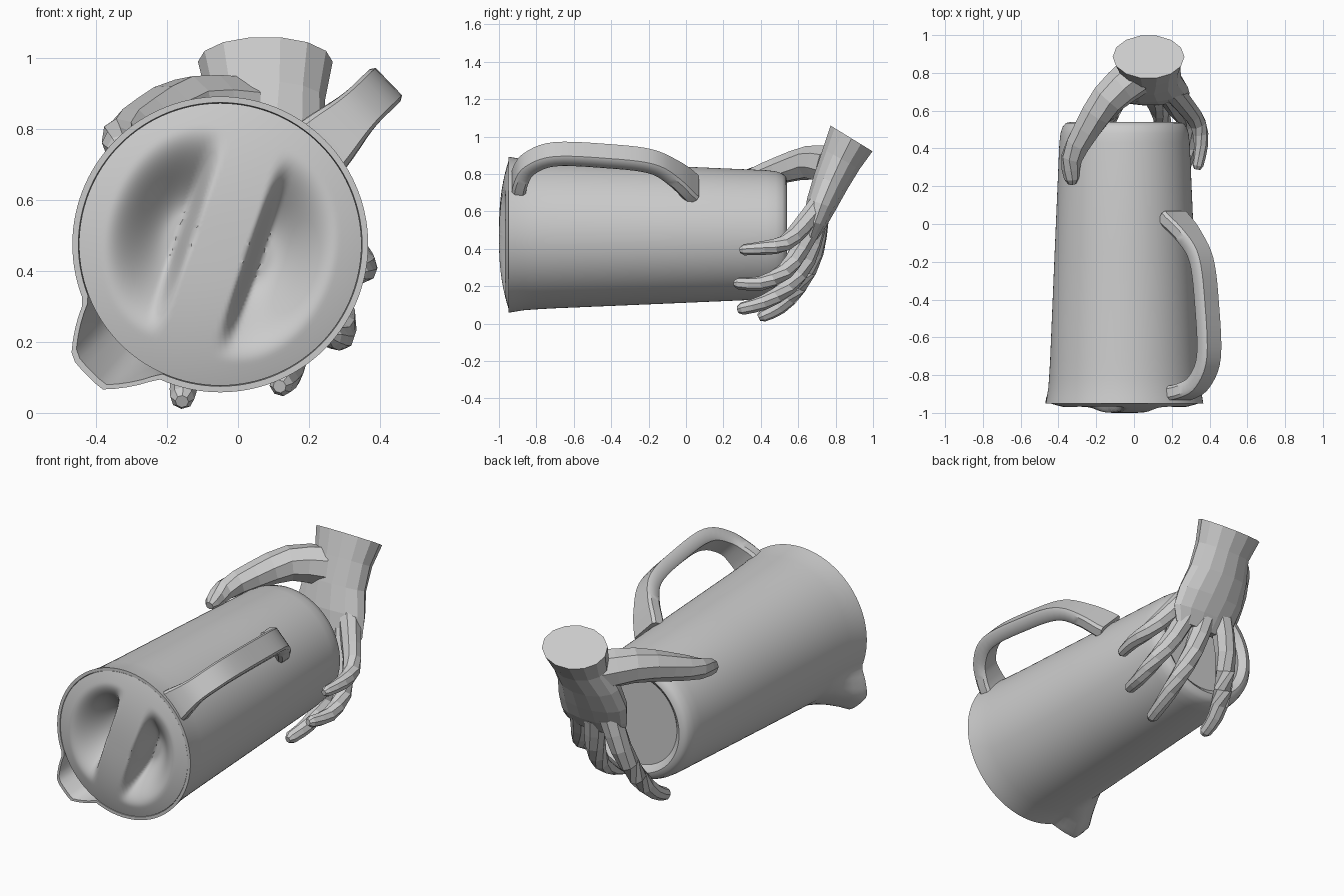
import bpy, bmesh, math
from mathutils import Vector

if "Cube" in bpy.data.objects:
    bpy.data.objects.remove(bpy.data.objects["Cube"])

grey = bpy.data.materials.new("plain grey")
grey.use_nodes = True
COLOUR = (0.6, 0.6, 0.6, 1)
grey.diffuse_color = COLOUR
grey.node_tree.nodes["Principled BSDF"].inputs["Base Color"].default_value = COLOUR

CX, CZ = -0.05, 0.475            # jug axis, running along y
HANDLE = math.radians(44)
SPOUT = math.radians(-136)


def clamp(v):
    return max(0.0, min(1.0, v))


def smooth(v):
    v = clamp(v)
    return v * v * (3 - 2 * v)


def polar(r, t, y):
    return Vector((CX + r * math.cos(t), y, CZ + r * math.sin(t)))


def loft(name, rings, smooth_angle=None):
    """Skin a list of equal rings and close both ends."""
    bm = bmesh.new()
    rows = [[bm.verts.new(p) for p in ring] for ring in rings]
    n = len(rows[0])
    for a, b in zip(rows, rows[1:]):
        for i in range(n):
            j = (i + 1) % n
            bm.faces.new((a[i], a[j], b[j], b[i]))
    bm.faces.new(rows[0])
    bm.faces.new(rows[-1])
    bmesh.ops.recalc_face_normals(bm, faces=bm.faces)
    mesh = bpy.data.meshes.new(name)
    bm.to_mesh(mesh)
    bm.free()
    mesh.materials.append(grey)
    if smooth_angle:
        mesh.polygons.foreach_set("use_smooth", [True] * len(mesh.polygons))
        mesh.set_sharp_from_angle(angle=math.radians(smooth_angle))
    obj = bpy.data.objects.new(name, mesh)
    bpy.context.collection.objects.link(obj)
    return obj


def spline(points, steps):
    """Catmull-Rom curve through points of any dimension."""
    pts = [Vector(p) for p in points]
    pts = [pts[0] * 2 - pts[1]] + pts + [pts[-1] * 2 - pts[-2]]
    out = []
    for a, b, c, d in zip(pts, pts[1:], pts[2:], pts[3:]):
        for k in range(steps):
            t = k / steps
            out.append(0.5 * (2 * b + (c - a) * t + (2 * a - 5 * b + 4 * c - d) * t * t
                              + (3 * b - a - 3 * c + d) * t ** 3))
    return out + [pts[-2]]


# Jug body: lathe with a pouring lip pushed out of the rim
SEG = 120
ANGLES = [math.tau * i / SEG for i in range(SEG)]


def jug_ring(r, y, lip=True):
    ring = []
    for t in ANGLES:
        d = abs((t - SPOUT + math.pi) % math.tau - math.pi)
        bulge = 0.11 * clamp((0.37 - d) / 0.25) * clamp((-0.72 - y) / 0.2)
        ring.append(polar(r + (bulge if lip else 0), t, y))
    return ring


body = [(0.37, -0.72), (0.385, -0.82), (0.4, -0.95), (0.417, -0.95), (0.412, -0.92),
        (0.404, -0.87), (0.4, -0.82), (0.397, -0.77), (0.394, -0.72), (0.37, -0.15),
        (0.345, 0.43), (0.339, 0.48), (0.328, 0.515), (0.31, 0.535), (0.285, 0.54),
        (0.265, 0.525), (0.25, 0.51)]
loft("jug_body", [jug_ring(r, y) for r, y in body], 40)


# Lid: shallow dome with two scooped finger recesses either side of a slanted grip
LID_R = 0.398
GRIP = Vector((0.95, -0.32)).normalized()


def lid_point(r, t):
    x, z = r * math.cos(t), r * math.sin(t)
    u = abs(x * GRIP.x + z * GRIP.y)
    v = -x * GRIP.y + z * GRIP.x
    e = math.hypot(max(0, u - 0.1) / 0.23, v / 0.31)
    depth = 0.16 * smooth((1 - e) * 1.25) * smooth((u - 0.075) / 0.05)
    dome = 0.052 * (1 - (r / LID_R) ** 2.5)
    return polar(r, t, -0.948 - dome + depth)


lid = [[lid_point(LID_R * k / 44, t) for t in ANGLES] for k in range(1, 45)]
lid.append([polar(LID_R - 0.01, t, -0.75) for t in ANGLES])
loft("lid", lid, 50)

# Handle: flat band swept in the plane through the jug axis, flared at both roots
path = spline([(-0.9, 0.34), (-0.885, 0.45), (-0.835, 0.55), (-0.7, 0.62), (-0.42, 0.605),
               (-0.19, 0.565), (-0.06, 0.47), (0.04, 0.35)], 5)
out_dir = Vector((math.cos(HANDLE), 0, math.sin(HANDLE)))
side = Vector((math.sin(HANDLE), 0, -math.cos(HANDLE)))
section = [(1, 0.6), (0.85, 1), (-0.85, 1), (-1, 0.6), (-1, -0.6), (-0.85, -1), (0.85, -1), (1, -0.6)]
rings = []
for i, p in enumerate(path):
    tan = (path[min(i + 1, len(path) - 1)] - path[max(i - 1, 0)]).normalized()
    normal = Vector((0, -tan.y, 0)) + out_dir * tan.x
    flare = smooth((0.56 - p.y) / 0.2)
    centre = Vector((CX, p.x, CZ)) + out_dir * p.y
    rings.append([centre + side * a * (0.063 + 0.03 * flare) + normal * b * 0.038
                  for a, b in section])
loft("handle", rings, 35)

# Palm and wrist: faceted oval sections from the cut wrist to the knuckles
palm = [((0.077, 0.885, 0.99), 0.19, 0.135, -0.55), ((0.08, 0.83, 0.88), 0.165, 0.115, -0.5),
        ((0.065, 0.775, 0.76), 0.185, 0.1, -0.4), ((0.075, 0.725, 0.64), 0.21, 0.085, -0.35),
        ((0.09, 0.69, 0.54), 0.205, 0.065, -0.3), ((0.09, 0.665, 0.46), 0.17, 0.04, -0.3)]
rings = []
for c, wide, thick, tilt in palm:
    depth_dir = Vector((0, math.cos(tilt), math.sin(tilt)))
    rings.append([Vector(c) + Vector((wide * math.cos(a), 0, 0)) + depth_dir * thick * math.sin(a)
                  for a in [math.tau * k / 14 for k in range(14)]])
loft("palm", rings)


# Digits: faceted tapered tubes with rounded tips
def digit(name, points, start, end, sides=8):
    pts = spline(points, 2)
    n = len(pts)
    tip_dir = (pts[-1] - pts[-2]).normalized()
    radii = [start + (end - start) * i / (n - 1) for i in range(n)]
    pts.append(pts[-1] + tip_dir * end * 0.7)
    radii.append(end * 0.55)
    rings = []
    for i, p in enumerate(pts):
        tan = (pts[min(i + 1, n)] - pts[max(i - 1, 0)]).normalized()
        across = tan.cross(Vector((0.3, 0.5, 0.8))).normalized()
        up = across.cross(tan)
        rings.append([p + (across * math.cos(a) + up * math.sin(a)) * radii[i]
                      for a in [math.tau * (k + 0.5) / sides for k in range(sides)]])
    loft(name, rings)


digit("thumb", [(0.0, 0.78, 0.84), (-0.14, 0.66, 0.86), (-0.25, 0.5, 0.82),
                (-0.33, 0.35, 0.775), (-0.33, 0.24, 0.745)], 0.11, 0.04)
digit("little_finger", [(0.2, 0.71, 0.63), (0.275, 0.62, 0.52), (0.34, 0.53, 0.43),
                        (0.355, 0.42, 0.405), (0.338, 0.31, 0.395)], 0.06, 0.03)
digit("ring_finger", [(0.18, 0.69, 0.56), (0.23, 0.61, 0.4), (0.285, 0.53, 0.28),
                      (0.29, 0.4, 0.215), (0.262, 0.28, 0.215)], 0.06, 0.032)
digit("middle_finger", [(0.09, 0.69, 0.52), (0.12, 0.64, 0.34), (0.15, 0.55, 0.2),
                        (0.145, 0.42, 0.115), (0.122, 0.3, 0.08)], 0.06, 0.034)
digit("index_finger", [(-0.02, 0.7, 0.55), (-0.07, 0.68, 0.38), (-0.12, 0.6, 0.2),
                       (-0.15, 0.5, 0.09), (-0.157, 0.41, 0.042)], 0.065, 0.034)
